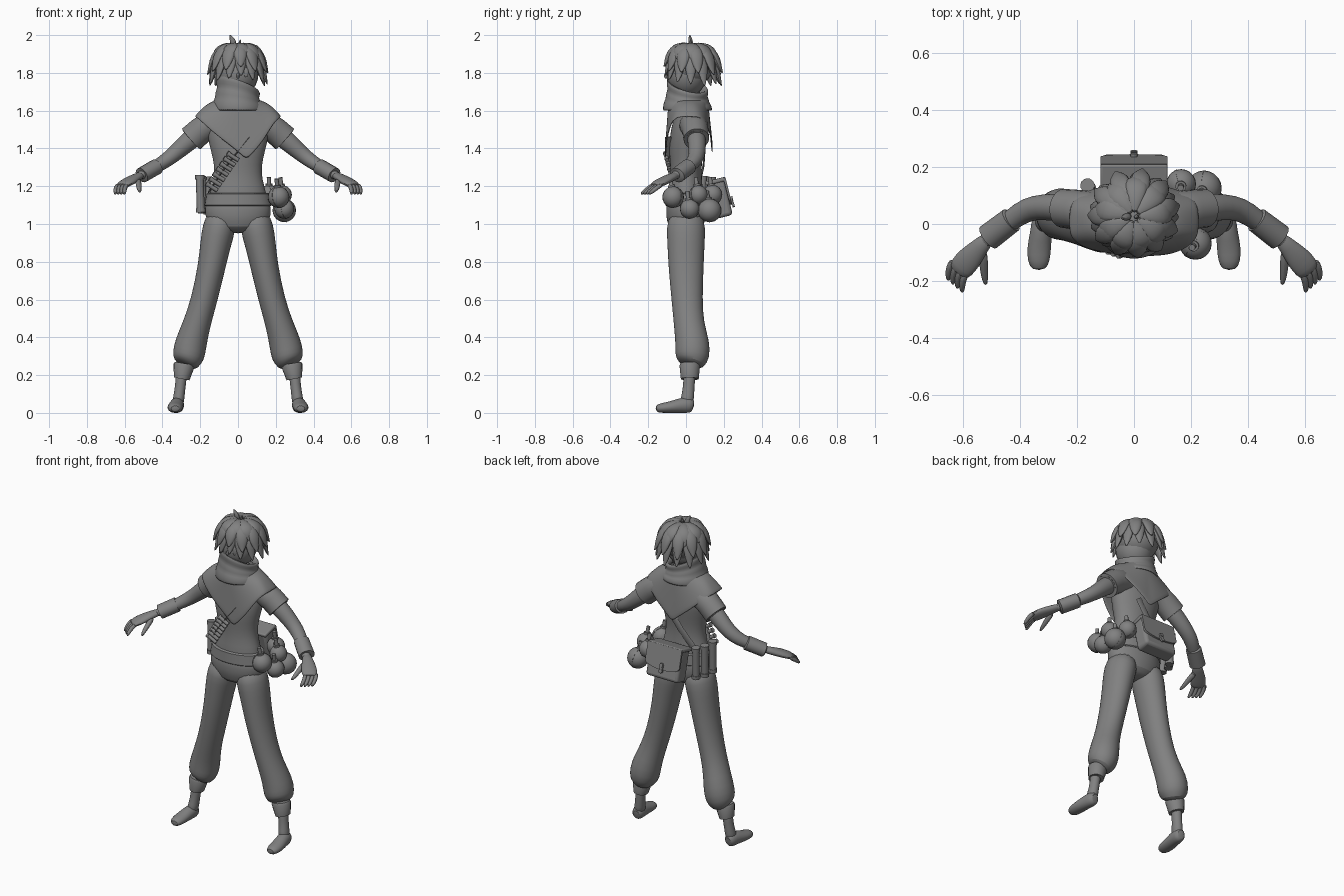
import bpy, bmesh, math
from math import sin, cos, pi, radians
from mathutils import Vector, Matrix

old = bpy.data.objects.get("Cube")
if old:
    bpy.data.objects.remove(old, do_unlink=True)

GREY = (0.22, 0.22, 0.22, 1)
mat = bpy.data.materials.new("plain grey")
mat.use_nodes = True
mat.diffuse_color = GREY
bsdf = next(n for n in mat.node_tree.nodes if n.type == 'BSDF_PRINCIPLED')
bsdf.inputs["Base Color"].default_value = GREY


def finish(name, bm, subdiv=0, thick=0, angle=40, bevel=0):
    bmesh.ops.recalc_face_normals(bm, faces=bm.faces)
    me = bpy.data.meshes.new(name)
    bm.to_mesh(me)
    bm.free()
    ob = bpy.data.objects.new(name, me)
    bpy.context.collection.objects.link(ob)
    me.materials.append(mat)
    bpy.ops.object.select_all(action='DESELECT')
    ob.select_set(True)
    bpy.context.view_layer.objects.active = ob
    bpy.ops.object.shade_smooth_by_angle(angle=radians(angle))
    if thick:
        m = ob.modifiers.new("thickness", 'SOLIDIFY')
        m.thickness, m.offset = thick, 0
    if bevel:
        m = ob.modifiers.new("bevel", 'BEVEL')
        m.width, m.segments = bevel, 3
    if subdiv:
        ob.modifiers.new("subdivision", 'SUBSURF').levels = subdiv
    return ob


def skin(bm, rings, caps=True):
    """Join rings of points with quads."""
    vs = [[bm.verts.new(p) for p in r] for r in rings]
    n = len(vs[0])
    for a, b in zip(vs, vs[1:]):
        for i in range(n):
            bm.faces.new((a[i], a[(i + 1) % n], b[(i + 1) % n], b[i]))
    if caps:
        bm.faces.new(vs[0])
        bm.faces.new(vs[-1])


def sweep(name, path, ref=(0, 0, 1), n=14, subdiv=1, side=1, bm=None):
    """Sweep an ellipse along (x, y, z, width radius, depth radius) stations."""
    own = bm is None
    bm = bm or bmesh.new()
    pts = [Vector((p[0] * side, p[1], p[2])) for p in path]
    rings = []
    for i, p in enumerate(pts):
        t = (pts[min(i + 1, len(pts) - 1)] - pts[max(i - 1, 0)]).normalized()
        u = Vector(ref).cross(t).normalized()
        w = t.cross(u)
        a, b = path[i][3:]
        rings.append([p + u * a * cos(k * 2 * pi / n) + w * b * sin(k * 2 * pi / n) for k in range(n)])
    skin(bm, rings)
    if own:
        return finish(name, bm, subdiv)


def ball(name, c, r, scale=(1, 1, 1), seg=20):
    bm = bmesh.new()
    bmesh.ops.create_uvsphere(bm, u_segments=seg, v_segments=seg // 2 + 2, radius=r)
    bmesh.ops.transform(bm, matrix=Matrix.Translation(c) @ Matrix.Diagonal((*scale, 1)), verts=bm.verts)
    return finish(name, bm)


FWD = (0, 1, 0)

# Torso, hips and belt
sweep("torso", [(0, 0, 1.08, .165, .1), (0, 0, 1.17, .15, .092), (0, 0, 1.24, .128, .083),
                (0, 0, 1.31, .125, .083), (0, 0, 1.39, .145, .092), (0, .01, 1.47, .165, .095),
                (0, .015, 1.54, .165, .085), (0, .015, 1.6, .12, .07), (0, .01, 1.7, .06, .06)], FWD, 24)
sweep("trouser_hips", [(0, 0, .95, .06, .05), (0, 0, .98, .15, .095), (0, 0, 1.05, .18, .108),
                       (0, 0, 1.1, .172, .104), (0, 0, 1.13, .165, .1)], FWD, 24)
sweep("belt", [(0, 0, 1.095, .172, .103), (0, 0, 1.1, .177, .108), (0, 0, 1.16, .166, .104),
               (0, 0, 1.165, .158, .098)], FWD, 32, 0)

for side, label in ((1, "left"), (-1, "right")):
    # Baggy trouser leg, gathered at the ankle
    sweep(label + "_trouser_leg", [
        (.085, 0, 1.06, .075, .09), (.1, 0, .98, .09, .105), (.118, 0, .9, .083, .1), (.138, 0, .78, .074, .095),
        (.178, .005, .6, .07, .083), (.218, .015, .47, .073, .08), (.25, .035, .37, .086, .092),
        (.262, .035, .3, .088, .094), (.275, .025, .262, .07, .075), (.282, .02, .25, .04, .04)],
        FWD, 18, 1, side)
    sweep(label + "_trouser_cuff", [(.284, .02, .262, .05, .05), (.286, .02, .25, .056, .055),
                                    (.298, .02, .18, .042, .048), (.298, .02, .184, .03, .03)],
          FWD, 18, 0, side)
    sweep(label + "_ankle", [(.296, .02, .24, .034, .036), (.304, .016, .15, .028, .03),
                             (.312, .01, .09, .03, .034), (.32, 0, .035, .034, .04)], FWD, 14, 1, side)
    sweep(label + "_foot", [(.318, .042, .035, .024, .03), (.32, .02, .042, .038, .044),
                            (.325, -.03, .04, .039, .041), (.332, -.08, .03, .043, .031),
                            (.334, -.13, .026, .041, .027), (.332, -.162, .021, .024, .018)],
          n=14, side=side)
    # Short sleeve, bare arm and wrist cuff
    sweep(label + "_sleeve", [(.09, .03, 1.53, .07, .07), (.15, .04, 1.525, .075, .075),
                              (.2, .05, 1.492, .07, .072), (.248, .055, 1.45, .068, .073),
                              (.25, .055, 1.448, .058, .062), (.235, .054, 1.462, .05, .05)],
          n=18, subdiv=0, side=side)
    sweep(label + "_arm", [(.18, .05, 1.5, .05, .055), (.26, .057, 1.44, .05, .053), (.32, .06, 1.385, .046, .045),
                           (.375, .052, 1.34, .043, .04), (.43, .015, 1.305, .038, .035),
                           (.49, -.035, 1.27, .03, .027), (.53, -.07, 1.25, .027, .022)], n=16, side=side)
    sweep(label + "_wrist_cuff", [(.428, .015, 1.305, .036, .034), (.43, .014, 1.304, .045, .042),
                                  (.51, -.047, 1.258, .047, .041), (.512, -.049, 1.257, .034, .03)],
          n=16, subdiv=0, side=side)
    # Relaxed hand: palm, four fingers, thumb
    sweep(label + "_palm", [(.505, -.045, 1.262, .025, .02), (.54, -.08, 1.246, .032, .022),
                            (.575, -.12, 1.228, .046, .023), (.605, -.155, 1.21, .046, .02),
                            (.618, -.172, 1.2, .036, .014)], n=14, side=side)
    bm = bmesh.new()
    for k in range(4):
        bx, by = .585 + .016 * k, -.168 + .014 * k
        sweep("", [(bx, by, 1.21, .013, .014), (bx + .014, by - .027, 1.193, .013, .013),
                   (bx + .017, by - .055, 1.17, .012, .012), (bx + .016, by - .072, 1.157, .006, .006)],
              n=8, side=side, bm=bm)
    finish(label + "_fingers", bm, 1)
    sweep(label + "_thumb", [(.53, -.09, 1.235, .018, .018), (.526, -.135, 1.212, .017, .016),
                             (.524, -.18, 1.186, .014, .013), (.518, -.215, 1.168, .007, .007)],
          n=8, side=side)

# Kerchief draped to a point at front and back
N = 48
rings = []
for v in (0, .2, .4, .6, .8, 1):
    ring = []
    for k in range(N):
        c, s = cos(k * 2 * pi / N), sin(k * 2 * pi / N)
        flat = math.copysign(abs(s) ** .6, s)
        tip = abs(s) ** 4
        edge = Vector((.228 * c + (.045 * tip if s < 0 else 0), (.132 if s > 0 else .118) * flat + .008,
                       1.335 + .235 * abs(c) + (.03 * tip if s > 0 else 0)))
        top = Vector((.105 * c, .1 * s + .012, 1.655))
        p = top.lerp(edge, v)
        p.z += .014 * sin(pi * v) + .003 * sin(k * pi / 4 + v * 5) * v
        ring.append(p)
    rings.append(ring)
bm = bmesh.new()
skin(bm, rings, False)
finish("kerchief", bm, 1, .008)

# Slanted scarf folds round the neck and chin
rings = []
for z, r, tilt in ((1.6, .135, 0), (1.635, .132, .1), (1.65, .118, .15), (1.675, .118, .25), (1.69, .106, .3),
                   (1.72, .115, .35), (1.738, .113, .4), (1.735, .098, .4), (1.69, .085, .3)):
    rings.append([(r * cos(a), r * sin(a) * .95 + .008, z - tilt * (.85 * r * cos(a) + .6 * r * sin(a)))
                  for a in (k * 2 * pi / 32 for k in range(32))])
bm = bmesh.new()
skin(bm, rings, False)
finish("neck_scarf", bm, 1, .006, 80)

# Head with nose and eyes
ball("head", (0, .005, 1.795), .108, (1, 1, 1.12))
ball("nose", (0, -.105, 1.785), .012, (.7, 1, 1.3), 10)
for side, label in ((1, "left"), (-1, "right")):
    ball(label + "_eye", (side * .042, -.094, 1.803), .017, (.8, .3, 1.5), 12)

# Hair: cap plus layered leaf-shaped locks
ball("hair_cap", (0, .025, 1.838), .118, (1.05, 1.03, .92), 24)


def lock(bm, ang, reach, drop, width):
    d = Vector((cos(ang), sin(ang), 0))
    path = []
    for f, r, h, w in ((0, .1, 0, .3), (.2, .45, .04, .7), (.45, .76, .24, 1), (.7, .92, .55, .95),
                       (.88, 1, .82, .55), (1, 1.1, 1, .06)):
        p = Vector((0, .025, 1.952)) + d * reach * r - Vector((0, 0, drop * h))
        path.append((*p, width * w, .018 * w + .002))
    sweep("", path, d + Vector((0, 0, .6)), 8, bm=bm)


for name, count, reach, drop, width, phase in (("hair_outer_locks", 13, .142, .215, .038, 0),
                                               ("hair_middle_locks", 11, .148, .155, .04, .25),
                                               ("hair_crown_locks", 9, .126, .085, .045, .1)):
    bm = bmesh.new()
    for k in range(count):
        a = phase + k * 2 * pi / count
        front = max(0, -sin(a)) ** 2
        back = max(0, sin(a))
        lock(bm, a, reach * (1 - .12 * front + .06 * back), drop * (1 - .22 * front) + .01 * (k % 2), width)
    finish(name, bm, 1)
sweep("tall_hair_sprout", [(-.018, .03, 1.935, .01, .01), (-.025, .025, 1.96, .02, .014),
                           (-.032, .022, 1.98, .014, .012), (-.045, .02, 2.003, .002, .002)], FWD, 8)
sweep("short_hair_sprout", [(.008, .025, 1.94, .008, .008), (.008, .025, 1.957, .01, .01),
                            (.014, .025, 1.978, .002, .002)], FWD, 8)


def rod(bm, c, direction, r, length):
    rot = Vector(direction).to_track_quat('Z', 'Y').to_matrix().to_4x4()
    bmesh.ops.create_cone(bm, cap_ends=True, segments=14, radius1=r, radius2=r, depth=length,
                          matrix=Matrix.Translation(c) @ rot)


# Chest strap with a row of pegs
sweep("chest_strap", [(.06, -.09, 1.46, .004, .02), (-.02, -.092, 1.36, .004, .02), (-.09, -.073, 1.27, .004, .02),
                      (-.155, -.03, 1.17, .004, .02)], FWD, 8, 0)
sweep("back_strap", [(.05, .1, 1.42, .022, .005), (-.03, .093, 1.31, .022, .005),
                     (-.12, .064, 1.18, .022, .005)], FWD, 8, 0)
bm = bmesh.new()
for k in range(7):
    c = Vector((-.025, -.104, 1.355)).lerp(Vector((-.137, -.062, 1.195)), k / 6)
    rod(bm, c, (-.8, -.1, .5), .011, .065)
    rod(bm, c + Vector((-.027, -.003, .017)), (-.8, -.1, .5), .014, .012)
finish("strap_pegs", bm)

# Scroll tubes on the right hip
bm = bmesh.new()
for x, y, z in ((-.2, .02, 1.16), (-.19, .085, 1.155), (-.16, .13, 1.15)):
    tilt = Vector((-.03, .05, 1))
    rod(bm, (x, y, z), tilt, .021, .19)
    for h in (-.088, .088):
        rod(bm, Vector((x, y, z)) + tilt * h, tilt, .025, .022)
finish("scroll_tubes", bm)

# Round gourd bombs hanging on the left hip
for k, (x, y, z, r) in enumerate(((.215, -.068, 1.142, .057), (.245, .02, 1.08, .052), (.245, .125, 1.072, .062),
                                  (.165, .14, 1.155, .052), (.235, .065, 1.155, .05))):
    ball("bomb_%d" % k, (x, y, z), r)
    lean = Vector((-.12 + .1 * (k % 2), -.15, 1)).normalized()
    bm = bmesh.new()
    rod(bm, Vector((x, y, z)) + lean * r, lean, .019, .014)
    rod(bm, Vector((x, y, z)) + lean * (r + .02), lean, .011, .045)
    rod(bm, Vector((x, y, z)), (1, .4 * (k - 2), .2), r + .002, .006)
    finish("bomb_neck_%d" % k, bm)

# Satchel at the back with overlapping flap and clasp
tilt = Matrix.Translation((0, .18, 1.135)) @ Matrix.Rotation(radians(14), 4, 'X')


def block(name, c, size, bevel):
    bm = bmesh.new()
    bmesh.ops.create_cube(bm, size=1, matrix=tilt @ Matrix.Translation(c) @ Matrix.Diagonal((*size, 1)))
    return finish(name, bm, bevel=bevel)


block("satchel", (0, 0, 0), (.222, .09, .2), .018)
block("satchel_flap_top", (0, 0, .094), (.236, .11, .022), .008)
bm = bmesh.new()
outline = [(-.118, .1), (.118, .1)] + [(.118 * cos(a), -.01 - .035 * sin(a)) for a in (k * pi / 10 for k in range(11))]
skin(bm, [[tilt @ Vector((x, y, z)) for x, z in outline] for y in (.043, .055)])
finish("satchel_flap", bm)
block("satchel_clasp", (0, .058, -.03), (.022, .012, .045), .004)
bm = bmesh.new()
for z in (-.015, -.05):
    rod(bm, tilt @ Vector((0, .06, z)), tilt.to_3x3() @ Vector((0, 1, 0)), .012, .012)
finish("clasp_studs", bm)
